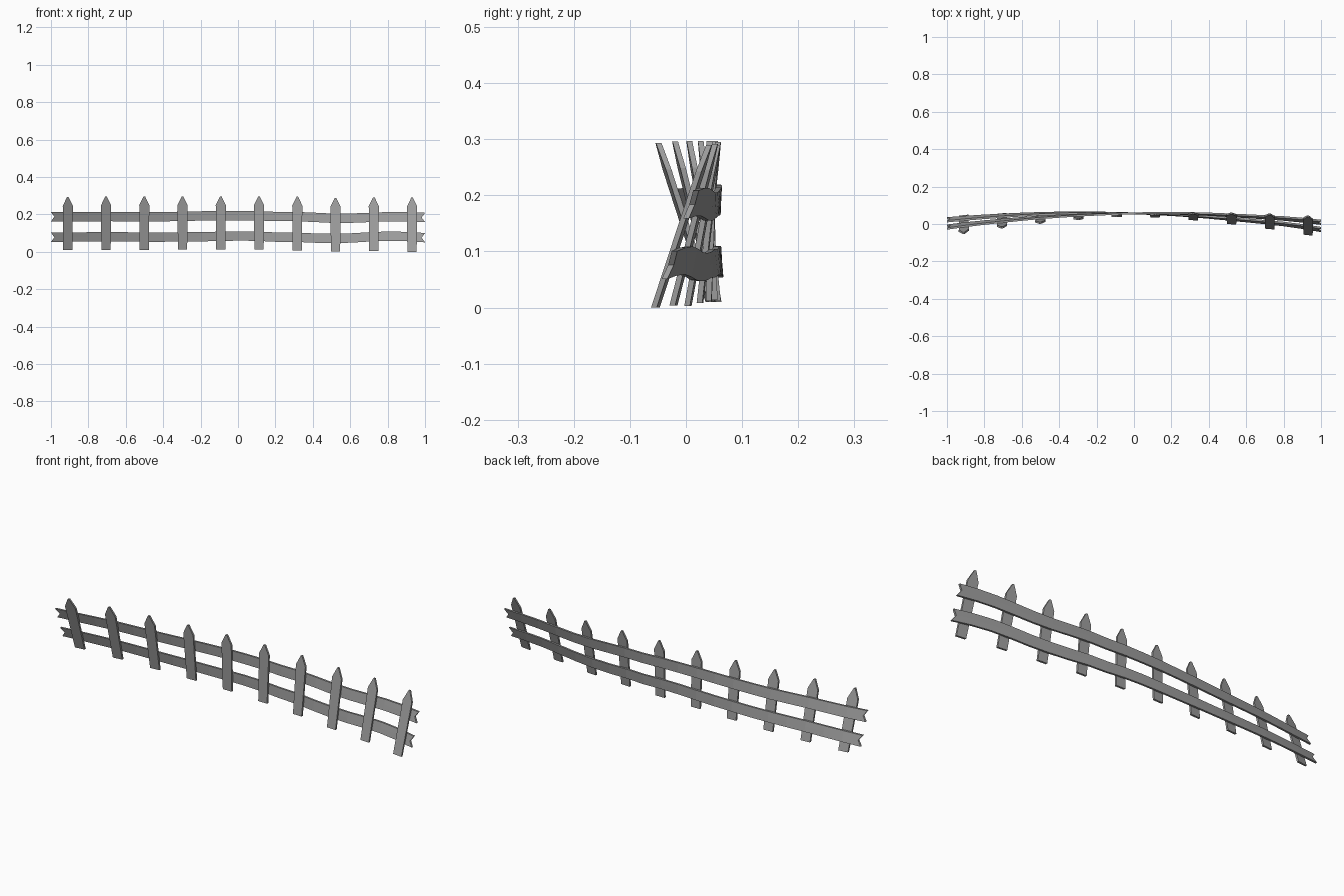
import bpy
import bmesh
from mathutils import Vector

cube = bpy.data.objects.get("Cube")
if cube:
    bpy.data.objects.remove(cube, do_unlink=True)

# Single weathered grey colour
grey = bpy.data.materials.new("weathered_grey")
grey.use_nodes = True
COLOUR = (0.33, 0.33, 0.33, 1)
grey.diffuse_color = COLOUR
grey.node_tree.nodes["Principled BSDF"].inputs["Base Color"].default_value = COLOUR

MID_Z = 0.15


def fence_y(x, z):
    """Bowed, twisted sheet that the fence follows."""
    return 0.047 - 0.06 * x * x + 0.355 * x * (z - MID_Z)


def add_object(name, bm):
    bmesh.ops.recalc_face_normals(bm, faces=bm.faces)
    mesh = bpy.data.meshes.new(name)
    bm.to_mesh(mesh)
    bm.free()
    mesh.materials.append(grey)
    obj = bpy.data.objects.new(name, mesh)
    bpy.context.collection.objects.link(obj)
    return obj


def add_picket(name, x, base, tip, width=0.054, thick=0.010):
    """Flat pointed board, leaning and turned with the sheet."""
    h = width / 2
    outline = [(-h * 0.92, base), (h * 0.92, base), (h, tip - 0.047),
               (0.004, tip), (-0.004, tip), (-h, tip - 0.047)]
    bm = bmesh.new()
    rings = []
    for depth in (-thick / 2, thick / 2):
        rings.append([bm.verts.new(Vector((x + u, fence_y(x, z) - 0.12 * x * u + depth, z)))
                      for u, z in outline])
    front, back = rings
    bm.faces.new(front)
    bm.faces.new(back[::-1])
    for i in range(len(outline)):
        j = (i + 1) % len(outline)
        bm.faces.new((front[i], front[j], back[j], back[i]))
    return add_object(name, bm)


def add_rail(name, heights, height=0.05, thick=0.010):
    """Wavy board behind the pickets, with notched ends."""
    bm = bmesh.new()
    n = len(heights) - 1
    sections = []
    for i, zc in enumerate(heights):
        x = -1 + 2 * i / n
        section = []
        for v in (-0.5, 0, 0.5):
            # Pull the middle of each end inwards for the notch
            notch = 0.018 if v == 0 else 0
            px = x + notch if i == 0 else x - notch if i == n else x
            z = zc + v * height
            y = fence_y(px, z) + 0.010
            section.append([bm.verts.new((px, y + d, z)) for d in (-thick / 2, thick / 2)])
        sections.append(section)
    for a, b in zip(sections, sections[1:]):
        for k in range(2):
            for s in range(2):
                bm.faces.new((a[k][s], b[k][s], b[k + 1][s], a[k + 1][s]))
        for k in (0, 2):
            bm.faces.new((a[k][0], a[k][1], b[k][1], b[k][0]))
    for end in (sections[0], sections[-1]):
        for k in range(2):
            bm.faces.new((end[k][0], end[k][1], end[k + 1][1], end[k + 1][0]))
    return add_object(name, bm)


# Pickets, evenly spaced from right to left, with slightly uneven feet
feet = [0.010, 0.010, 0.010, 0.012, 0.014, 0.012, 0.008, 0.003, 0.004, 0.0]
tips = [0.293, 0.296, 0.297, 0.297, 0.297, 0.297, 0.295, 0.289, 0.292, 0.290]
for i, (foot, tip) in enumerate(zip(feet, tips)):
    add_picket(f"picket_{i + 1}", -0.91 + i * 0.2045, foot, tip)

# Rails: centre height at every 0.1 along the fence
add_rail("upper_rail", [0.188, 0.187, 0.188, 0.189, 0.188, 0.187, 0.188, 0.190, 0.192, 0.194,
                        0.194, 0.193, 0.189, 0.189, 0.185, 0.180, 0.180, 0.184, 0.188, 0.188, 0.184])
add_rail("lower_rail", [0.078, 0.079, 0.080, 0.081, 0.080, 0.079, 0.079, 0.080, 0.081, 0.083,
                        0.085, 0.084, 0.079, 0.079, 0.074, 0.072, 0.074, 0.080, 0.084, 0.082, 0.076])
